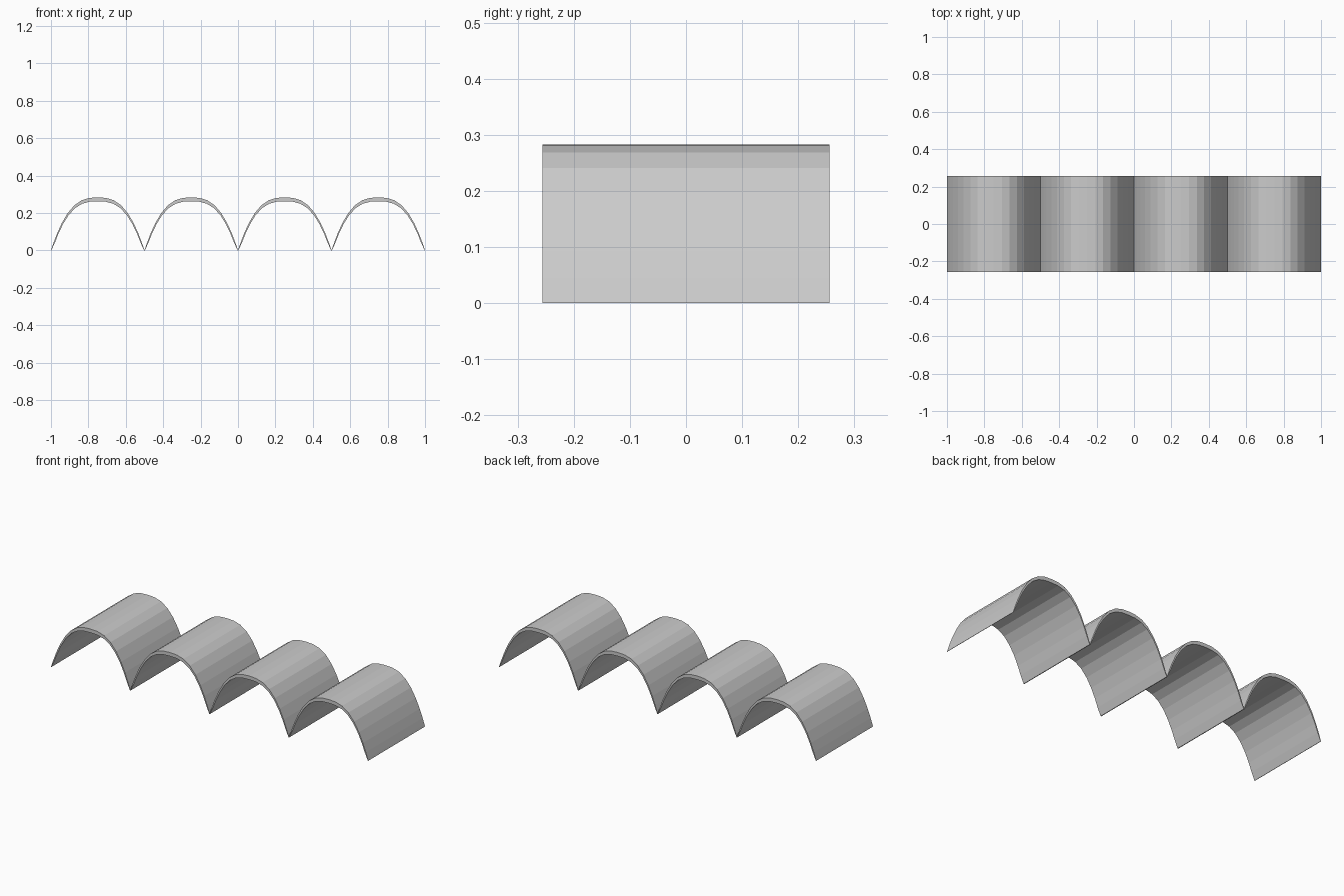
import bpy, bmesh, math

if "Cube" in bpy.data.objects:
    bpy.data.objects.remove(bpy.data.objects["Cube"])

SPAN, DEPTH, SEGS = 0.5, 0.512, 18


def curve(half_width, height, power):
    """Arch curve from left foot to right foot as (x, z) points."""
    pts = []
    for i in range(SEGS + 1):
        s = math.sin(math.pi / 2 * (2 * i / SEGS - 1))
        pts.append((half_width * s, height * (1 - abs(s) ** power)))
    return pts


def arch(name, cx):
    # thin vault section: outer curve, then inner curve back, feet taper to an edge
    outer = curve(0.25, 0.283, 2.75)
    inner = [p for p in curve(0.243, 0.262, 2.85) if p[1] > 0.02]
    profile = outer + [(0.248, 0.0)] + inner[::-1] + [(-0.248, 0.0)]
    bm = bmesh.new()
    face = bm.faces.new([bm.verts.new((cx + x, -DEPTH / 2, z)) for x, z in profile])
    ext = bmesh.ops.extrude_face_region(bm, geom=[face], use_keep_orig=True)
    moved = [v for v in ext["geom"] if isinstance(v, bmesh.types.BMVert)]
    bmesh.ops.translate(bm, verts=moved, vec=(0, DEPTH, 0))
    bmesh.ops.recalc_face_normals(bm, faces=bm.faces)
    mesh = bpy.data.meshes.new(name)
    bm.to_mesh(mesh)
    bm.free()
    bpy.context.collection.objects.link(bpy.data.objects.new(name, mesh))


# four vaults side by side
for i in range(4):
    arch(f"roof_vault_{i + 1}", (i - 1.5) * SPAN)
